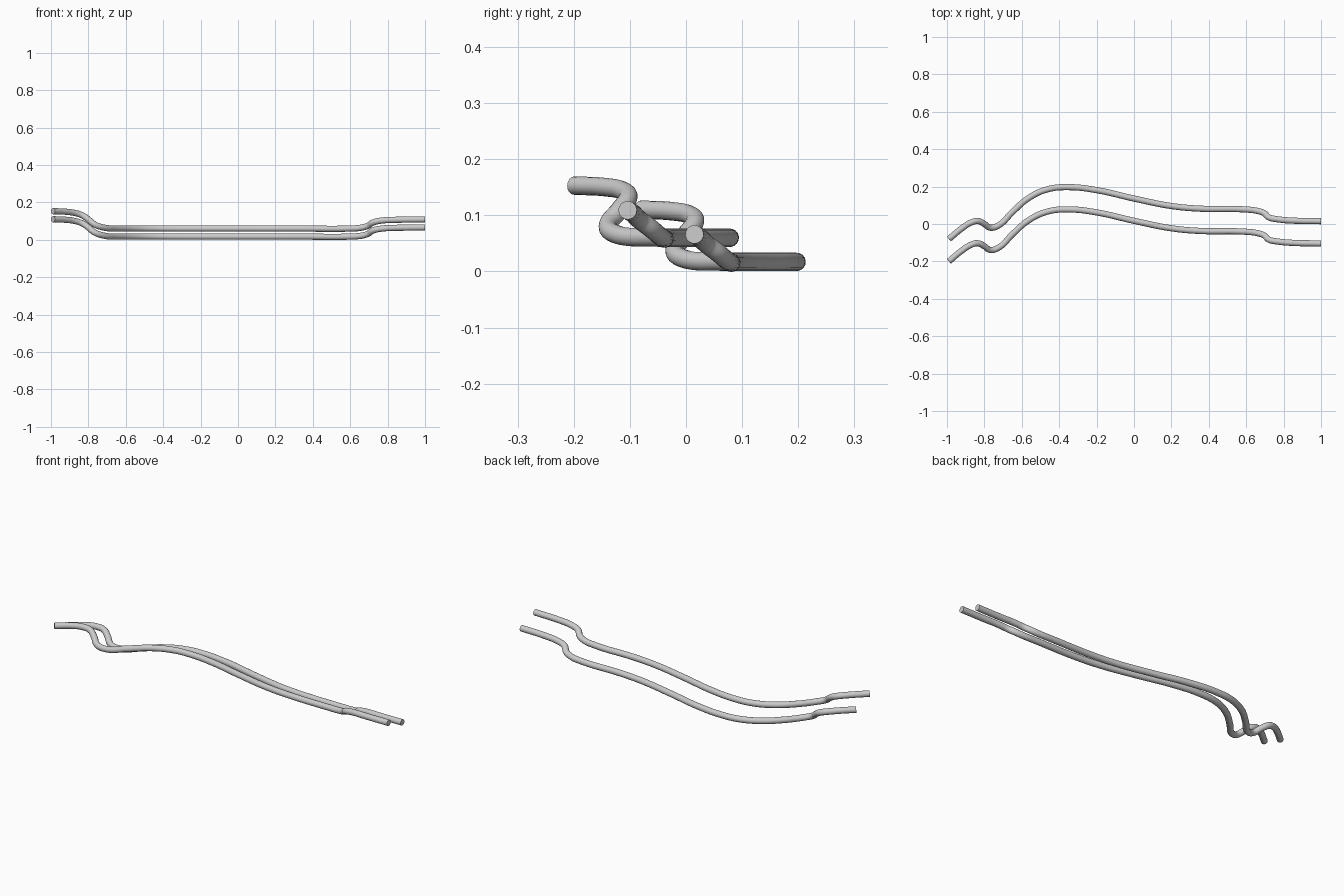
import bpy

RADIUS = 0.0165

# Centre line of the rear (lower) pipe: x, y, z
PATH = [
    (-0.989, -0.080, 0.110), (-0.920, -0.023, 0.107), (-0.875, 0.006, 0.101),
    (-0.835, 0.016, 0.089), (-0.800, 0.000, 0.066), (-0.768, -0.020, 0.040),
    (-0.720, -0.005, 0.023), (-0.650, 0.064, 0.0175), (-0.560, 0.141, 0.017),
    (-0.460, 0.186, 0.017), (-0.350, 0.197, 0.017), (-0.200, 0.181, 0.017),
    (0.000, 0.136, 0.017), (0.200, 0.096, 0.017), (0.350, 0.082, 0.017),
    (0.590, 0.078, 0.017), (0.660, 0.070, 0.022), (0.697, 0.057, 0.033),
    (0.720, 0.036, 0.049), (0.770, 0.025, 0.060), (0.850, 0.018, 0.064),
    (1.000, 0.015, 0.066),
]


def pipe(name, dy, dz):
    curve = bpy.data.curves.new(name, 'CURVE')
    curve.dimensions = '3D'
    curve.bevel_depth = RADIUS
    curve.bevel_resolution = 6
    curve.resolution_u = 6
    curve.use_fill_caps = True
    spline = curve.splines.new('BEZIER')
    spline.bezier_points.add(len(PATH) - 1)
    for point, (x, y, z) in zip(spline.bezier_points, PATH):
        point.co = (x, y + dy, z + dz)
        point.handle_left_type = point.handle_right_type = 'AUTO'
    obj = bpy.data.objects.new(name, curve)
    bpy.context.collection.objects.link(obj)
    bpy.ops.object.select_all(action='DESELECT')
    obj.select_set(True)
    bpy.context.view_layer.objects.active = obj
    bpy.ops.object.convert(target='MESH')
    bpy.ops.object.shade_smooth_by_angle()


# Two identical bent pipes, the front one raised
pipe("rear_pipe", 0.0, 0.0)
pipe("front_pipe", -0.119, 0.043)
